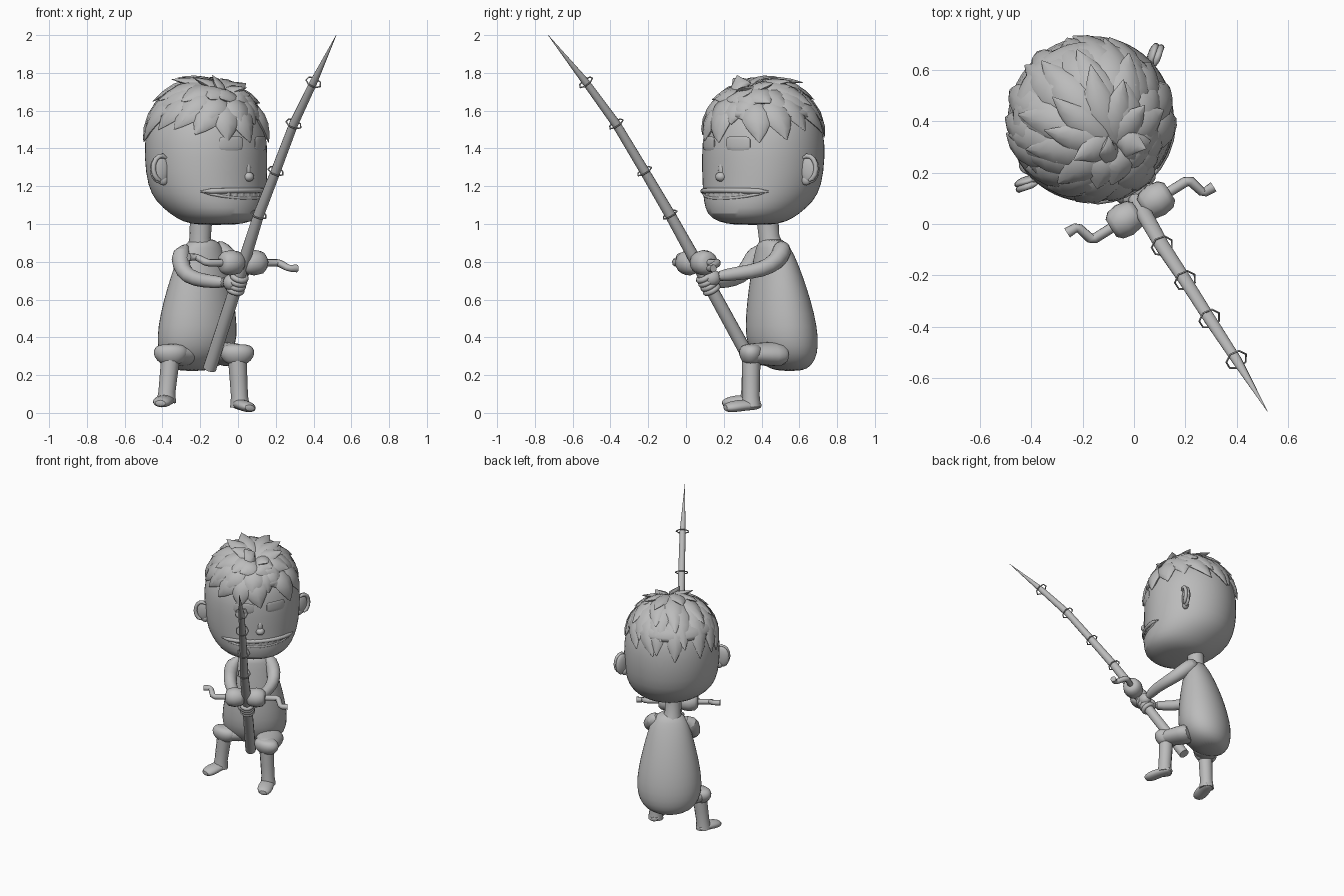
import bpy, bmesh, math, random
from mathutils import Vector, Matrix

cube = bpy.data.objects.get("Cube")
if cube:
    bpy.data.objects.remove(cube, do_unlink=True)
random.seed(7)

grey = bpy.data.materials.new("plain grey")
grey.use_nodes = True
grey.diffuse_color = (0.5, 0.5, 0.5, 1)
grey.node_tree.nodes["Principled BSDF"].inputs["Base Color"].default_value = (0.5, 0.5, 0.5, 1)


def finish(name, bm, subdivide=0):
    bmesh.ops.recalc_face_normals(bm, faces=bm.faces)
    mesh = bpy.data.meshes.new(name)
    bm.to_mesh(mesh)
    bm.free()
    mesh.materials.append(grey)
    obj = bpy.data.objects.new(name, mesh)
    bpy.context.collection.objects.link(obj)
    if subdivide:
        mod = obj.modifiers.new("Smooth", "SUBSURF")
        mod.levels = mod.render_levels = subdivide
    bpy.ops.object.select_all(action="DESELECT")
    obj.select_set(True)
    bpy.context.view_layer.objects.active = obj
    bpy.ops.object.shade_smooth_by_angle(angle=math.radians(50))


def bridge(bm, rings):
    n = len(rings[0])
    for a, b in zip(rings, rings[1:]):
        for i in range(n):
            j = (i + 1) % n
            bm.faces.new((a[i], a[j], b[j], b[i]))
    bm.faces.new(rings[0][::-1])
    bm.faces.new(rings[-1])


def sweep(name, points, radii, up=(0.1, 0.2, 1), sides=10, flat=1.0, subdivide=0):
    """Tapered tube along a path, flattened along its up direction."""
    pts = [Vector(p) for p in points]
    bm, rings = bmesh.new(), []
    for k, (p, r) in enumerate(zip(pts, radii)):
        tangent = (pts[min(k + 1, len(pts) - 1)] - pts[max(k - 1, 0)]).normalized()
        side = tangent.cross(Vector(up)).normalized()
        normal = side.cross(tangent)
        angles = [math.tau * i / sides for i in range(sides)]
        rings.append([bm.verts.new(p + side * r * math.cos(a) + normal * r * flat * math.sin(a))
                      for a in angles])
    bridge(bm, rings)
    finish(name, bm, subdivide)


def loft(name, sections, frame, sides=20):
    """Upright body from (height, half width, half depth, depth offset)."""
    bm, rings = bmesh.new(), []
    for z, a, b, off in sections:
        rings.append([bm.verts.new(frame @ Vector((a * math.cos(t), off + b * math.sin(t), z)))
                      for t in [math.tau * i / sides for i in range(sides)]])
    bridge(bm, rings)
    finish(name, bm, 1)


def ball(name, loc, size, frame, turn=0.0):
    bm = bmesh.new()
    m = frame @ Matrix.Translation(loc) @ Matrix.Rotation(turn, 4, "Z") @ Matrix.Diagonal((*size, 1))
    bmesh.ops.create_uvsphere(bm, u_segments=16, v_segments=10, radius=1, matrix=m)
    finish(name, bm)


def ring(name, centre, axis, radius, wire, around, sides):
    """Closed ring of round wire about an axis."""
    bm = bmesh.new()
    rot = Vector(axis).to_track_quat("Z", "Y").to_matrix()
    grid = []
    for i in range(around):
        t = math.tau * i / around
        grid.append([bm.verts.new(Vector(centre) + rot @ Vector((
            (radius + wire * math.cos(u)) * math.cos(t),
            (radius + wire * math.cos(u)) * math.sin(t), wire * math.sin(u))))
            for u in [math.tau * j / sides for j in range(sides)]])
    for i in range(around):
        a, b = grid[i], grid[(i + 1) % around]
        for j in range(sides):
            k = (j + 1) % sides
            bm.faces.new((a[j], b[j], b[k], a[k]))
    finish(name, bm)


# The torso turns toward the rod, the head a little further
body = Matrix.Translation((-0.19, 0.465, 0)) @ Matrix.Rotation(math.radians(32), 4, "Z")
head = Matrix.Translation((-0.17, 0.41, 0)) @ Matrix.Rotation(math.radians(45), 4, "Z")
world = Matrix.Identity(4)

# Pear-shaped torso and neck
loft("torso", [(0.22, 0.08, 0.06, 0.1), (0.25, 0.16, 0.12, 0.085), (0.31, 0.21, 0.165, 0.065),
               (0.4, 0.228, 0.183, 0.05), (0.52, 0.215, 0.172, 0.04), (0.66, 0.185, 0.145, 0.025),
               (0.79, 0.15, 0.11, 0.01), (0.88, 0.12, 0.08, -0.005), (0.925, 0.06, 0.06, -0.015)], body)
sweep("neck", [(-0.2, 0.46, 0.85), (-0.2, 0.44, 0.93), (-0.195, 0.43, 1.04)],
      [0.075, 0.056, 0.06], up=(0, 1, 0), sides=14)

# Head with the jaw set forward
loft("head", [(0.995, 0.1, 0.1, -0.08), (1.01, 0.18, 0.18, -0.085), (1.05, 0.245, 0.245, -0.08),
              (1.12, 0.293, 0.293, -0.035), (1.2, 0.32, 0.315, -0.01), (1.35, 0.332, 0.327, 0),
              (1.5, 0.325, 0.32, 0), (1.62, 0.265, 0.27, 0.01), (1.69, 0.17, 0.17, 0.02),
              (1.72, 0.06, 0.06, 0.02)], head, sides=28)

# Face
ball("nose", (0, -0.318, 1.25), (0.03, 0.03, 0.026), head)
ball("nose_bridge", (0, -0.306, 1.285), (0.022, 0.024, 0.045), head)
for s, side in ((1, "left"), (-1, "right")):
    brow = [head @ Vector((s * x, -math.sqrt(0.325 ** 2 - x * x), 1.427)) for x in
            (0.045, 0.053, 0.08, 0.11, 0.14, 0.167, 0.175)]
    sweep(side + "_eyebrow", brow, [0.022, 0.034, 0.037, 0.037, 0.037, 0.034, 0.022],
          up=head.to_3x3() @ Vector((s * 0.33, -1, 0)), sides=12, flat=0.12)
    ball(side + "_ear", (s * 0.345, 0, 1.29), (0.055, 0.022, 0.076), head, s * 0.5)
    ball(side + "_ear_lobe", (s * 0.325, -0.005, 1.235), (0.03, 0.02, 0.03), head, s * 0.5)
    rim = [head @ Vector((s * (0.35 + 0.042 * math.sin(t)), -0.018 + 0.02 * math.sin(t),
                          1.295 + 0.066 * math.cos(t))) for t in [0.45 * i - 0.6 for i in range(9)]]
    sweep(side + "_ear_rim", rim, [0.007] + [0.013] * 7 + [0.007], up=(0.7, -0.7, 0), sides=8)


def jaw(angle, radius, z):
    return head @ Vector((radius * math.sin(angle), -radius * math.cos(angle), z))


# Wide mouth with a row of small teeth
arc = [math.radians(a) for a in range(-50, 51, 10)]
for name, z, r, thick in (("upper_lip", 1.178, 0.314, 0.014), ("lower_lip", 1.135, 0.31, 0.008)):
    sweep(name, [jaw(a, r + 0.01 * math.cos(a), z + (1.172 - z) * (a / 0.87) ** 2) for a in arc],
          [0.004] + [thick] * (len(arc) - 2) + [0.004], sides=8)
for i in range(-3, 4):
    p = jaw(i * 0.13, 0.32, 0)
    sweep("tooth", [(p.x, p.y, 1.178), (p.x, p.y, 1.148)], [0.02, 0.014], up=(0.7, -0.7, 0),
          sides=6, flat=0.45)

# Hair: a cap, then layered pointed locks fanning out from the crown
loft("hair_cap", [(1.54, 0.322, 0.322, 0), (1.59, 0.312, 0.312, 0), (1.66, 0.25, 0.25, 0.01),
                  (1.725, 0.15, 0.15, 0.02), (1.75, 0.05, 0.05, 0.02)], head, sides=24)
crown = Vector((0, -0.48, 1)).normalized()
rows = ((17, 10, 0.3, 0.08, 0.03), (13, 24, 0.2, 0.085, 0.07),
        (11, 42, 0.08, 0.078, 0.13), (8, 62, 0.0, 0.06, 0.2))
for count, elevation, start, width, lift in rows:
    for i in range(count):
        az = math.tau * (i + random.uniform(0.3, 0.7)) / count
        e = elevation + random.uniform(-5, 5)
        if 0.1 < az < 0.7 and elevation < 30:       # parting above the forehead
            e += 16
        if 1.2 < az < 1.9 or 4.4 < az < 5.1:        # shorter over the ears
            e += 7
        e = math.radians(e)
        tip = Vector((math.sin(az) * math.cos(e), -math.cos(az) * math.cos(e), math.sin(e)))
        curl = crown.cross(tip).normalized() * random.uniform(-0.16, 0.16)
        path = []
        for k in range(7):
            t = k / 6
            d = crown.slerp(tip, start + (1 - start) * t) + curl * t * t
            d = d.normalized() * (0.975 + lift * t ** 2.5)
            path.append(head @ Vector((d.x * 0.335, d.y * 0.335, 1.385 + d.z * 0.368)))
        sweep("hair_lock", path, [width * f for f in (0.15, 0.6, 0.9, 1, 0.85, 0.5, 0.03)],
              up=head.to_3x3() @ (crown + tip), sides=8, flat=0.42)

# Arms, bent at the elbow with both hands on the rod
sweep("right_arm", [(-0.27, 0.41, 0.88), (-0.305, 0.375, 0.85), (-0.305, 0.34, 0.78), (-0.27, 0.29, 0.72),
                    (-0.17, 0.21, 0.695), (-0.05, 0.14, 0.69)],
      [0.04, 0.058, 0.05, 0.045, 0.038, 0.034], up=(0.5, 0.4, 0.6), subdivide=1)
sweep("left_arm", [(-0.13, 0.5, 0.89), (-0.09, 0.515, 0.86), (-0.03, 0.48, 0.8), (0.01, 0.4, 0.755),
                   (0.03, 0.28, 0.74), (0.01, 0.15, 0.72)],
      [0.04, 0.058, 0.05, 0.044, 0.038, 0.034], up=(0.9, 0, 0.4), subdivide=1)
butt = Vector((-0.15, 0.365, 0.235))
grip = Vector((0.0, 0.11, 0.7))
run = (grip - butt).normalized()
ball("right_hand", (-0.035, 0.125, 0.69), (0.045, 0.05, 0.045), world)
ball("left_hand", (0.015, 0.135, 0.715), (0.04, 0.05, 0.045), world)
for i in range(4):
    ring("finger", grip + run * (0.026 * i - 0.055), run, 0.036, 0.016, 14, 8)

# Legs: thigh, flared trouser hem, shin and foot
legs = (("left", (-0.09, 0.53, 0.31), (-0.005, 0.345, 0.315), (0.01, 0.345, 0.05), (0.05, -0.13), 0.0),
        ("right", (-0.27, 0.46, 0.31), (-0.355, 0.35, 0.315), (-0.38, 0.335, 0.075), (-0.03, -0.13), 0.025))
for side, hip, knee, ankle, toe, lift in legs:
    h, k, a = Vector(hip), Vector(knee), Vector(ankle)
    sweep(side + "_thigh", [h, h.lerp(k, 0.4), h.lerp(k, 0.8), k + (k - h) * 0.1, k + (k - h) * 0.25],
          [0.1, 0.098, 0.085, 0.078, 0.05], sides=12, flat=0.68, subdivide=1)
    down = Vector((0, 0, -1))
    sweep(side + "_hem", [k - down * 0.05, k - down * 0.03, k + down * 0.005, k + down * 0.04, k + down * 0.06],
          [0.06, 0.092, 0.1, 0.075, 0.05], up=(0, 1, 0.2), sides=12, flat=0.7, subdivide=1)
    sweep(side + "_shin", [k, k.lerp(a, 0.5), k.lerp(a, 0.85), a + down * 0.02],
          [0.05, 0.047, 0.045, 0.052], up=(0, 1, 0), sides=12)
    t = Vector((*toe, 0))
    base = Vector((a.x, a.y, 0.042 + lift))
    sweep(side + "_foot", [base - t * 0.4, base - t * 0.2, base + t * 0.3, base + t * 0.8 + down * 0.01,
                           base + t * 1.12 + down * 0.018],
          [0.025, 0.046, 0.052, 0.055, 0.03], sides=12, flat=0.58, subdivide=1)

# Rod, slightly bowed, with line guides
rod = [butt, grip, (0.11, -0.085, 1.05), (0.2, -0.22, 1.28), (0.295, -0.37, 1.53),
       (0.4, -0.53, 1.75), (0.52, -0.73, 2.0)]
sweep("rod", rod, [0.036, 0.034, 0.029, 0.026, 0.024, 0.02, 0.001], sides=12)
for i in range(2, 6):
    ring("line_guide", rod[i], Vector(rod[i + 1]) - Vector(rod[i - 1]), 0.043, 0.004, 7, 5)

# Reel: two rounded drums on a shared axle, with opposite cranks
reel = Matrix.Translation((0.025, 0.055, 0.795)) @ Matrix.Rotation(math.radians(32), 4, "Z")
for s, side in ((1, "left"), (-1, "right")):
    sweep(side + "_reel_drum", [reel @ Vector((s * x, 0, 0)) for x in (0.01, 0.03, 0.075, 0.115, 0.135)],
          [0.042, 0.06, 0.068, 0.06, 0.04], sides=14)
    crank = [(0.12, 0, 0), (0.21, 0, 0), (0.225, -0.01, -0.004), (0.24, -0.065, -0.026),
             (0.25, -0.075, -0.03), (0.29, -0.075, -0.03)]
    sweep(side + "_crank", [reel @ (Vector(p) * s) for p in crank],
          [0.02, 0.02, 0.02, 0.018, 0.018, 0.021], sides=8)
